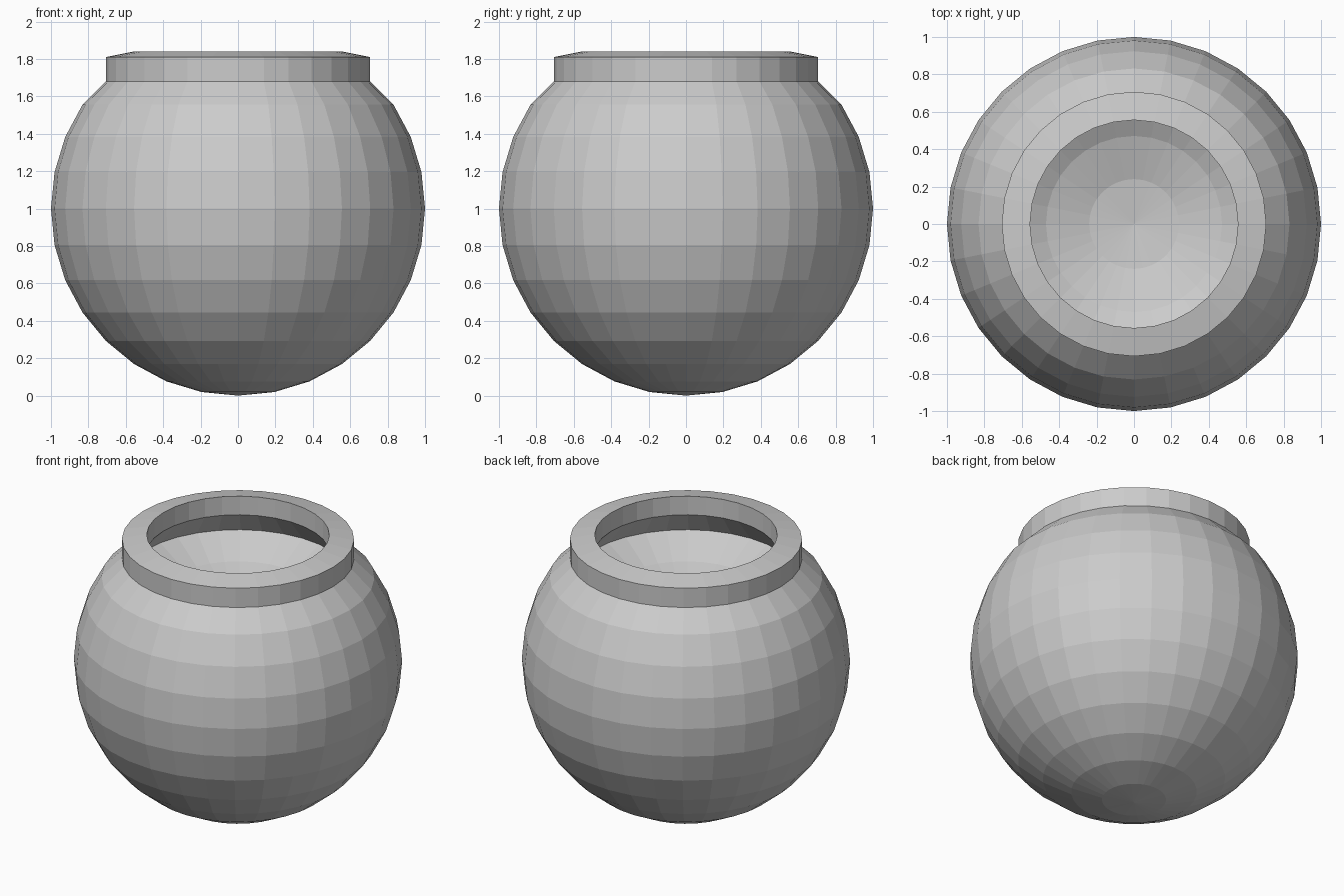
import bpy, bmesh
from math import sin, cos, radians, tau

if "Cube" in bpy.data.objects:
    bpy.data.objects.remove(bpy.data.objects["Cube"])

SIDES = 32
STEP = radians(11.25)


def lathe(name, profile):
    """Revolve an (r, z) profile around z; both ends may sit on the axis."""
    bm = bmesh.new()
    verts = [bm.verts.new((r, 0, z)) for r, z in profile]
    edges = [bm.edges.new(pair) for pair in zip(verts, verts[1:])]
    bmesh.ops.spin(bm, geom=verts + edges, cent=(0, 0, 0), axis=(0, 0, 1),
                   angle=tau, steps=SIDES)
    bmesh.ops.remove_doubles(bm, verts=bm.verts, dist=0.0005)
    bmesh.ops.dissolve_degenerate(bm, edges=bm.edges, dist=0.0005)
    bmesh.ops.recalc_face_normals(bm, faces=bm.faces)
    mesh = bpy.data.meshes.new(name)
    bm.to_mesh(mesh)
    bm.free()
    obj = bpy.data.objects.new(name, mesh)
    bpy.context.collection.objects.link(obj)
    return obj


# Round body: sphere rings from the bottom pole up to the shoulder
body = [(sin(i * STEP), 1 - cos(i * STEP)) for i in range(12)]

# Collar: raised outer wall, gently sloped lip, inner wall
collar = [(0.707, 1.68), (0.707, 1.81), (0.556, 1.84), (0.556, 1.715)]

# Shallow inner dish: the sphere cap turned over and widened
DISH_R, DISH_Z = 1.23, 1.348
dish = [(DISH_R * sin(i * STEP), DISH_Z + DISH_R * (1 - cos(i * STEP)))
        for i in range(3, -1, -1)]

lathe("round_pot", body + collar + dish)
